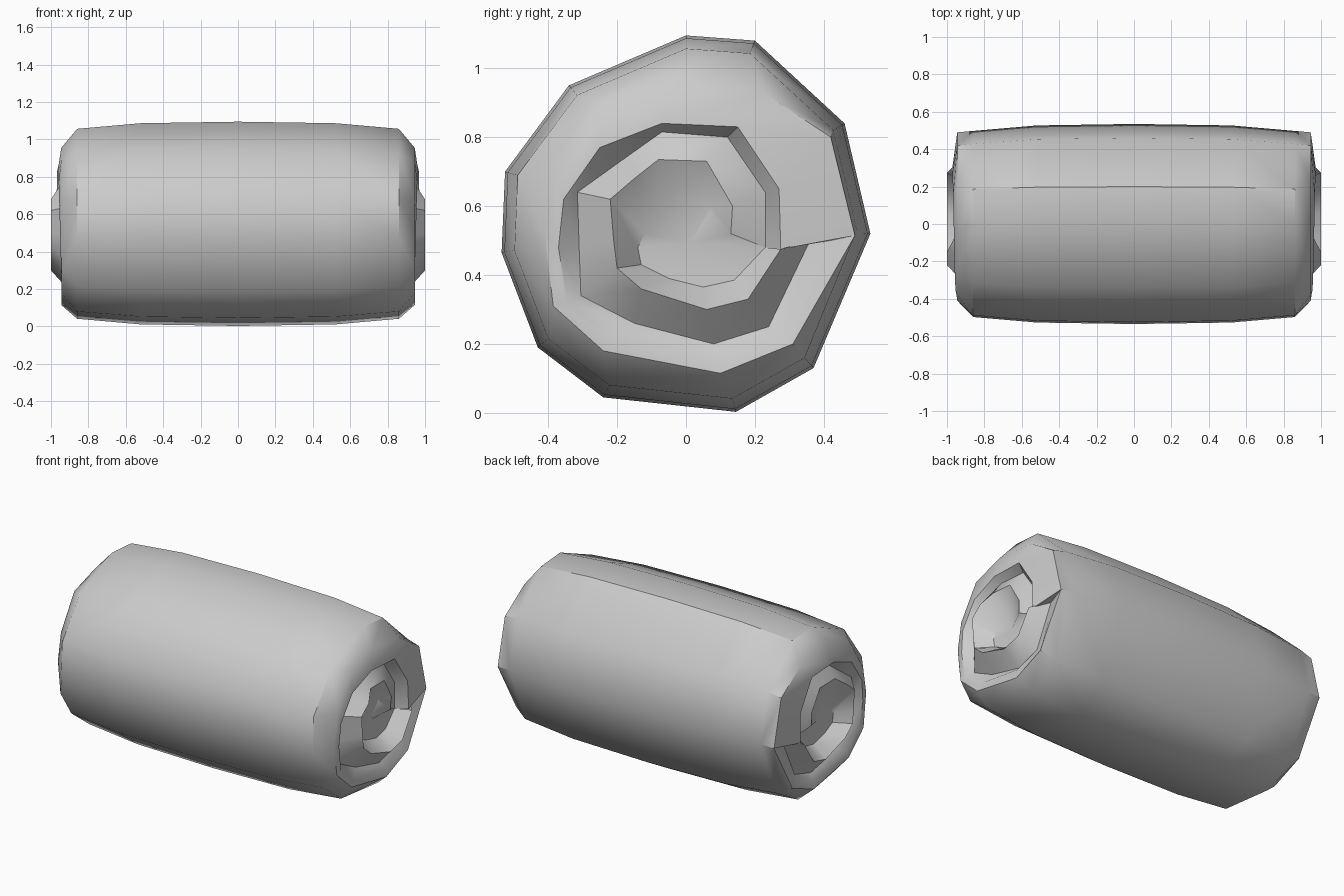
import bpy, bmesh

if "Cube" in bpy.data.objects:
    bpy.data.objects.remove(bpy.data.objects["Cube"])

# Cross-section loops as (y, z), counter-clockwise from the right-hand seam
rim = [(.535, .52), (.46, .84), (.2, 1.08), (0, 1.095), (-.34, .95), (-.525, .70),
       (-.535, .465), (-.43, .19), (-.24, .045), (.145, .003), (.37, .13)]
lip = [(.49, .515), (.42, .8), (.23, .925), (-.04, .955), (-.25, .89), (-.38, .685),
       (-.41, .52), (-.385, .31), (-.24, .18), (.1, .115), (.31, .2)]
# Spiral lines, each one full turn; inner turns run on into outer ones
slope = [(.275, .475), (.27, .65), (.15, .83), (-.07, .84), (-.25, .77), (-.355, .62),
         (-.37, .48), (-.345, .32), (-.22, .22), (.1, .17), (.29, .205), (.42, .5)]
groove = [(.23, .48), (.23, .64), (.12, .8), (-.07, .815), (-.19, .73), (-.315, .64),
          (-.31, .48), (-.305, .34), (-.15, .26), (.08, .2), (.24, .25), (.36, .5)]
crest = [(.13, .52), (.135, .6), (.06, .73), (-.08, .735), (-.15, .68), (-.22, .62),
         (-.21, .5), (-.2, .42), (-.13, .36), (.06, .3), (.18, .33), (.275, .475)]
core = [(.068, .585), (.075, .6), (.03, .625), (-.04, .63), (-.08, .58), (-.12, .52),
        (-.14, .48), (-.13, .43), (-.05, .39), (.05, .365), (.14, .385), (.23, .48)]
N = len(rim)

bm = bmesh.new()


def line(points, x0, x1, side):
    """Row of vertices whose x runs from x0 to x1."""
    last = len(points) - 1
    return [bm.verts.new((side * (x0 + (x1 - x0) * i / last), y, z))
            for i, (y, z) in enumerate(points)]


def scaled(points, s):
    return [(y * s, .55 + (z - .55) * s) for y, z in points]


def strip(a, b):
    for i in range(N):
        bm.faces.new((a[i], a[i + 1], b[i + 1], b[i]))


def closed(row):
    return row + row[:1]


# Rolled body, half at a time from the shared middle ring
middle = closed(line(rim, 0, 0, 1))
for side in (1, -1):
    prev = middle
    for x, s in ((.52, .985), (.86, .93)):
        ring = closed(line(scaled(rim, s), x, x, side))
        strip(prev, ring)
        prev = ring
    # Spiral end
    a = closed(line(lip, .945, .945, side))
    e = line(slope, .975, .93, side)
    b = line(groove, .91, .91, side)
    c = line(crest, .95, 1.0, side)
    for i in range(4, N):
        c[i].co.x = side * 1.0
    d = line(core, .91, .91, side)
    rows = [prev, a, e, b, c, d]
    for outer, inner in zip(rows, rows[1:]):
        strip(outer, inner)
    # Middle of the spiral and the step faces at the seam
    centre = bm.verts.new((side * .9, .01, .49))
    for i in range(N):
        bm.faces.new((d[i], d[i + 1], centre))
    bm.faces.new((centre, d[0], c[0], b[0]))
    bm.faces.new((a[0], e[0], b[-1], e[-1]))

bmesh.ops.remove_doubles(bm, verts=bm.verts, dist=.0005)
bmesh.ops.recalc_face_normals(bm, faces=bm.faces)
mesh = bpy.data.meshes.new("rolled_bale")
bm.to_mesh(mesh)
bm.free()
bale = bpy.data.objects.new("rolled_bale", mesh)
bpy.context.collection.objects.link(bale)

# Smooth barrel with crisp spiral edges
bpy.context.view_layer.objects.active = bale
bale.select_set(True)
bpy.ops.object.shade_smooth_by_angle(angle=.66)
